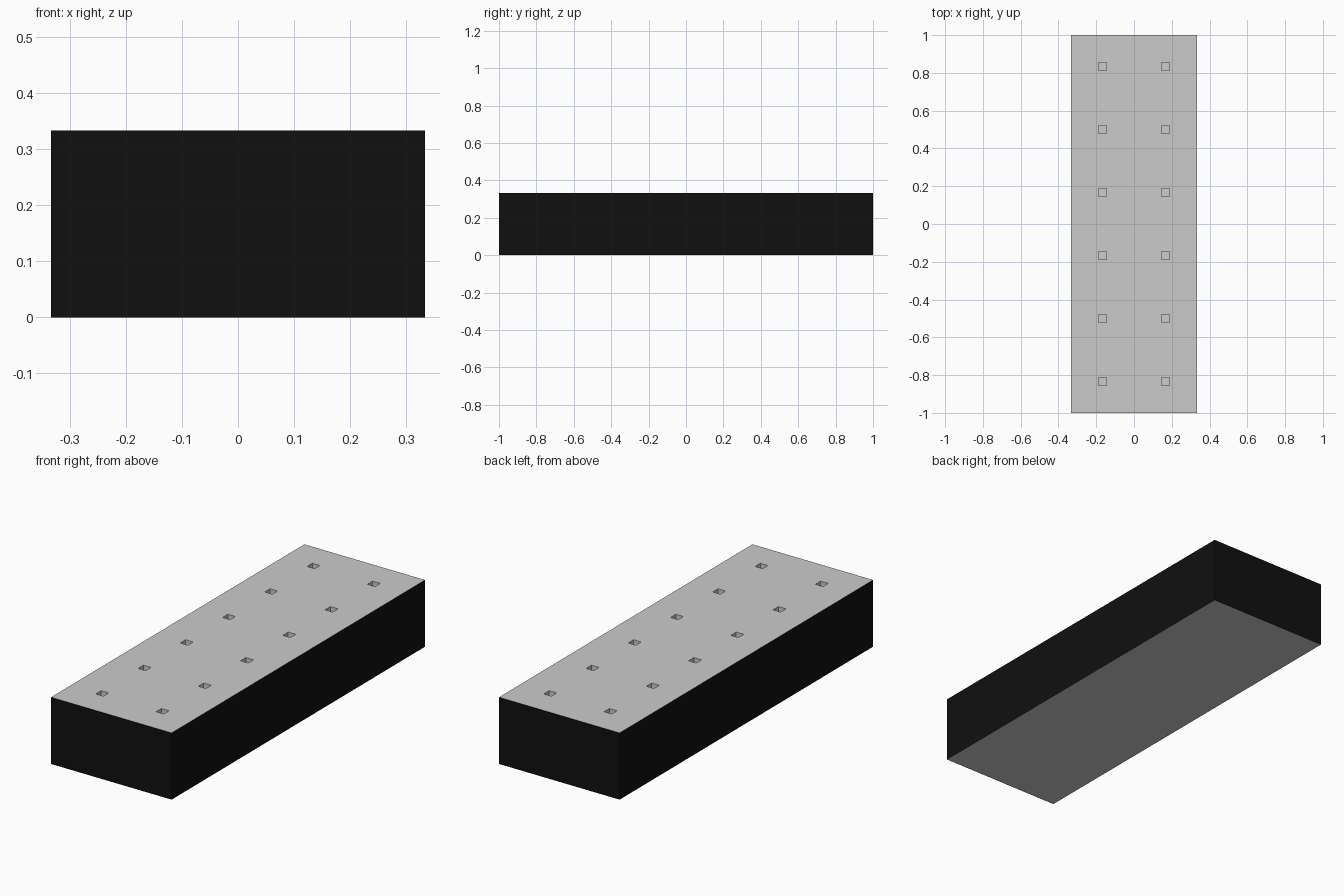
import bpy, bmesh
from mathutils import Matrix, Vector

if "Cube" in bpy.data.objects:
    bpy.data.objects.remove(bpy.data.objects["Cube"])

W, L, H = 2 / 3, 2.0, 1 / 3
HOLE, DEPTH = 0.042, 0.042


def material(name, col):
    m = bpy.data.materials.new(name)
    m.diffuse_color = col
    m.use_nodes = True
    m.node_tree.nodes["Principled BSDF"].inputs["Base Color"].default_value = m.diffuse_color
    return m


def add_box(bm, size, centre):
    bmesh.ops.create_cube(bm, size=1, matrix=Matrix.Translation(centre) @ Matrix.Diagonal((*size, 1)))


def make_object(name, bm):
    me = bpy.data.meshes.new(name)
    bm.to_mesh(me)
    bm.free()
    ob = bpy.data.objects.new(name, me)
    bpy.context.collection.objects.link(ob)
    return ob


grey = material("grey", (0.8, 0.8, 0.8, 1))
black = material("black", (0.005, 0.005, 0.005, 1))

# Slab: grey top and bottom, black sides
bm = bmesh.new()
add_box(bm, (W, L, H), Vector((0, 0, H / 2)))
bm.normal_update()
for f in bm.faces:
    f.material_index = 1 if abs(f.normal.z) < 0.5 else 0
slab = make_object("slab", bm)
slab.data.materials.append(grey)
slab.data.materials.append(black)

# Two rows of six small square sockets sunk into the top
bm = bmesh.new()
for x in (-1 / 6, 1 / 6):
    for i in range(6):
        add_box(bm, (HOLE, HOLE, 2 * DEPTH), Vector((x, (2 * i - 5) / 6, H)))
cutter = make_object("socket_cutter", bm)
cutter.data.materials.append(grey)
cutter.hide_render = True
cutter.display_type = 'WIRE'

mod = slab.modifiers.new("sockets", 'BOOLEAN')
mod.operation = 'DIFFERENCE'
mod.solver = 'EXACT'
mod.object = cutter
